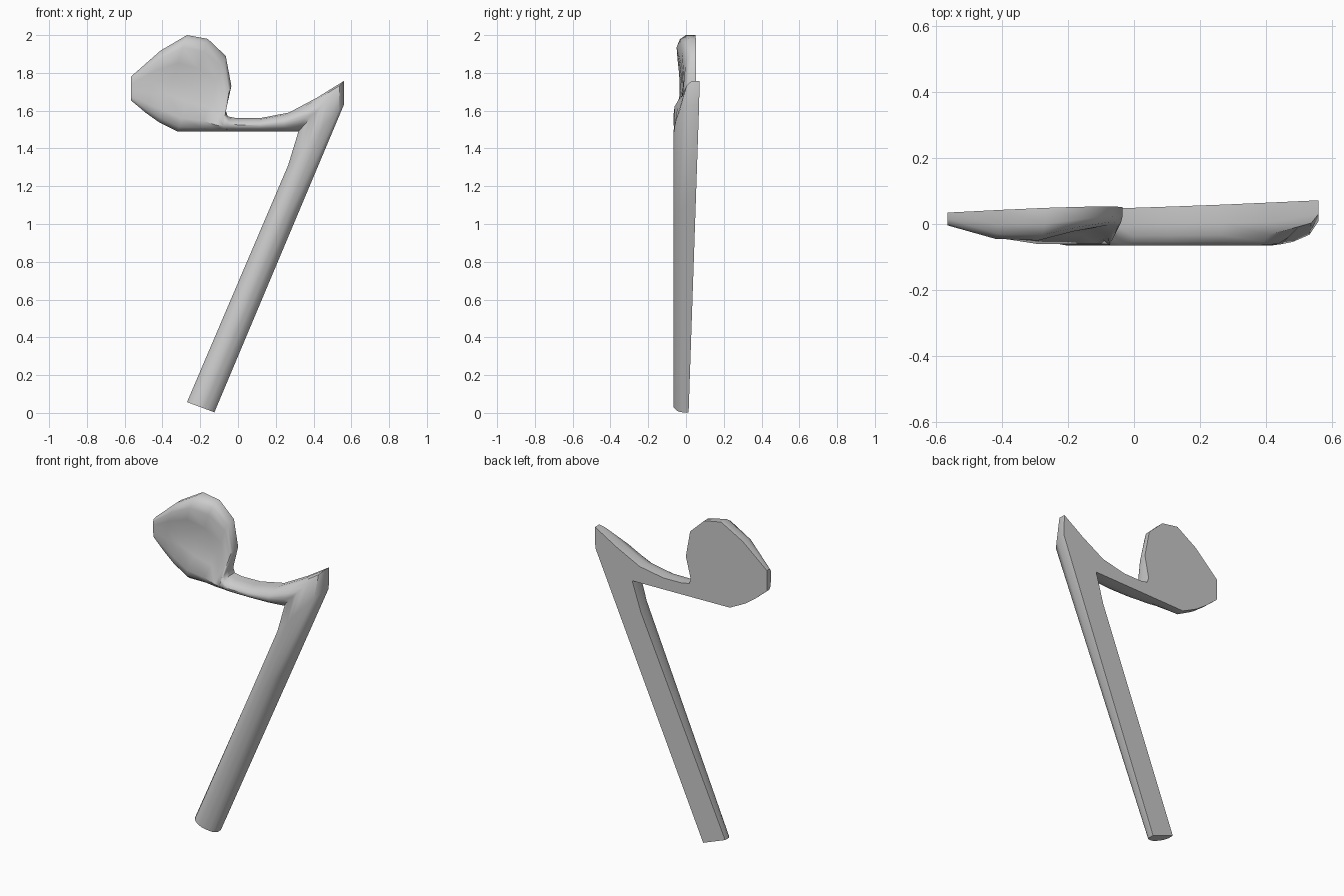
import bpy, bmesh
from mathutils import Vector

if "Cube" in bpy.data.objects:
    bpy.data.objects.remove(bpy.data.objects["Cube"])

# Flat head: outer (x, z), inner (x, z), outer rim depth, dish depth
HEAD = [
    (-.567, 1.78, -.567, 1.655, -.004, -.004),
    (-.41, 1.918, -.49, 1.59, -.045, -.034),
    (-.27, 2.0, -.42, 1.54, -.05, -.026),
    (-.16, 1.98, -.32, 1.49, -.022, -.018),
    (-.065, 1.89, -.2, 1.49, -.004, -.014),
    (-.035, 1.73, -.13, 1.49, -.006, -.032),
]
# Beam running into the pointed shoulder: outer (x, z), inner (x, z)
BEAM = [
    (-.065, 1.6, -.08, 1.49),
    (-.055, 1.57, -.04, 1.49),
    (-.005, 1.56, 0, 1.49),
    (.115, 1.56, .115, 1.49),
    (.27, 1.59, .23, 1.49),
    (.42, 1.67, .32, 1.49),
]
TIP = (.56, 1.757, .32, 1.49)
STEM_TOP = (.56, 1.63, .265, 1.31)
STEM_END = (-.125, .003, -.27, .057)


def back_y(p):
    """Slightly tilted flat back plane."""
    return .018 + .0335 * p.x + .02 * p.y


def section(ux, uz, lx, lz, rim=-.054, centre=-.066, inset=.26):
    """One closed cross-section: flat back, rounded shoulders."""
    u, l = Vector((ux, uz)), Vector((lx, lz))
    low = max(-.06, -.3 * (lx + .567))           # inner rim rises from the left end

    def half(depth, back):
        edge = (depth + back) / 2
        return [(0, back), (0, edge), (inset * .35, edge + (depth - edge) * .65),
                (inset, depth), (inset / 2 + .25, depth * .4 + centre * .6)]

    first = half(rim, back_y(u))
    second = [(1 - t, y) for t, y in reversed(half(low, back_y(l)))]
    points = []
    for t, y in first + [(.5, centre)] + second:
        p = u.lerp(l, t)
        points.append((p.x, y, p.y))
    return points


def stem_section(t):
    return section(*[a + (b - a) * t for a, b in zip(STEM_TOP, STEM_END)])


sections = [section(*row, inset=.14) for row in HEAD]
sections += [section(*row) for row in BEAM]
sections.append(section(*TIP, rim=-.012, centre=-.06))
sections += [stem_section(t) for t in (0, .33, .87, 1)]

# Loft the sections into one solid
bm = bmesh.new()
rings = [[bm.verts.new(p) for p in s] for s in sections]
n = len(rings[0])
for a, b in zip(rings, rings[1:]):
    for i in range(n):
        j = (i + 1) % n
        bm.faces.new((a[i], a[j], b[j], b[i]))
bm.faces.new(rings[0])
bm.faces.new(rings[-1][::-1])
bmesh.ops.remove_doubles(bm, verts=bm.verts, dist=.0005)
bmesh.ops.recalc_face_normals(bm, faces=bm.faces)

mesh = bpy.data.meshes.new("rest_symbol")
bm.to_mesh(mesh)
bm.free()
obj = bpy.data.objects.new("rest_symbol", mesh)
bpy.context.collection.objects.link(obj)
bpy.context.view_layer.objects.active = obj
obj.select_set(True)
bpy.ops.object.shade_smooth_by_angle(angle=.75)
